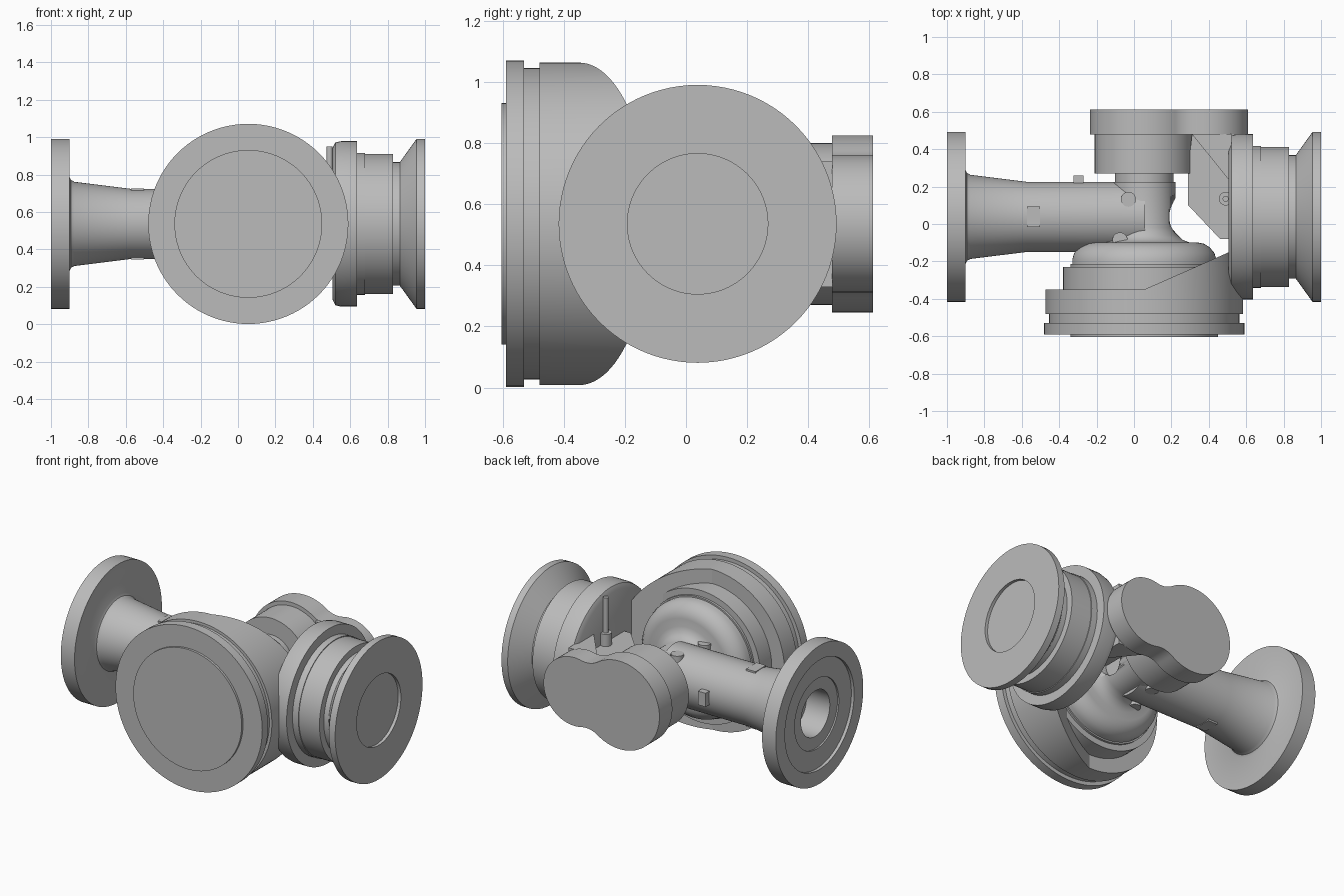
import bpy, bmesh
from math import sin, cos, pi, sqrt, atan2
from mathutils import Vector

old = bpy.data.objects.get("Cube")
if old:
    bpy.data.objects.remove(old, do_unlink=True)

grey = bpy.data.materials.new("plain grey")
grey.use_nodes = True
grey.diffuse_color = (0.5, 0.5, 0.5, 1)
grey.node_tree.nodes["Principled BSDF"].inputs["Base Color"].default_value = (0.5, 0.5, 0.5, 1)

PY, CZ = 0.038, 0.536   # pipe axis
BX = 0.055              # bonnet and drive axis
SEG = 96


def finish(name, bm, angle=0.5):
    bmesh.ops.remove_doubles(bm, verts=bm.verts, dist=1e-5)
    bmesh.ops.recalc_face_normals(bm, faces=bm.faces)
    mesh = bpy.data.meshes.new(name)
    bm.to_mesh(mesh)
    bm.free()
    mesh.materials.append(grey)
    ob = bpy.data.objects.new(name, mesh)
    bpy.context.collection.objects.link(ob)
    bpy.ops.object.select_all(action="DESELECT")
    ob.select_set(True)
    bpy.context.view_layer.objects.active = ob
    bpy.ops.object.shade_smooth_by_angle(angle=angle)
    return ob


def lathe(name, profile, axis, a=0.0, b=0.0, seg=SEG):
    """Turn (position, radius) pairs about X, Y or Z; a, b place the axis."""
    def place(t, r, ang):
        u, v = r * cos(ang), r * sin(ang)
        return {"X": (t, PY + u, CZ + v), "Y": (BX + u, t, CZ + v),
                "Z": (a + u, b + v, t)}[axis]
    bm = bmesh.new()
    rings = [[bm.verts.new(place(t, r, 2 * pi * i / seg)) for i in range(seg if r else 1)]
             for t, r in profile]
    for p, q in zip(rings, rings[1:]):
        for i in range(seg):
            j = (i + 1) % seg
            quad = [p[i % len(p)], p[j % len(p)], q[j % len(q)], q[i % len(q)]]
            bm.faces.new(list(dict.fromkeys(quad)))
    return finish(name, bm)


def prism(name, outline, lo, hi, axis="Z"):
    """Extrude an outline along Z (x, y points) or Y (x, z points)."""
    bm = bmesh.new()
    put = (lambda p, t: (p[0], p[1], t)) if axis == "Z" else (lambda p, t: (p[0], t, p[1]))
    face = bm.faces.new([bm.verts.new(put(p, lo)) for p in outline])
    new = bmesh.ops.extrude_face_region(bm, geom=[face])["geom"]
    move = Vector(put((0, 0), hi - lo))
    bmesh.ops.translate(bm, vec=move, verts=[v for v in new if isinstance(v, bmesh.types.BMVert)])
    return finish(name, bm)


def box(name, x, y, z, sx, sy, sz):
    return prism(name, [(x - sx / 2, y - sy / 2), (x + sx / 2, y - sy / 2),
                        (x + sx / 2, y + sy / 2), (x - sx / 2, y + sy / 2)],
                 z - sz / 2, z + sz / 2)


# Inlet flange with stepped face, tapered neck and pipe
lathe("inlet_pipe", [
    (-0.8, 0), (-0.8, 0.15), (-0.97, 0.15), (-0.97, 0.23), (-0.98, 0.23), (-0.98, 0.36),
    (-1, 0.36), (-1, 0.455), (-0.9, 0.455), (-0.9, 0.25), (-0.893, 0.235), (-0.875, 0.225),
    (-0.57, 0.187), (0.06, 0.187), (0.06, 0)], "X")

# Valve body: rounded bowl running into the stem housing
body = lathe("valve_body", [
    (-0.3, 0), (-0.3, 0.385), (-0.19, 0.385), (-0.155, 0.375), (-0.125, 0.35),
    (-0.106, 0.32), (-0.1, 0.29), (-0.098, 0.24), (-0.085, 0.205), (-0.06, 0.18),
    (-0.02, 0.167), (0.225, 0.167), (0.225, 0.157), (0.28, 0.157), (0.28, 0)], "Y")

# Shallow bore in the outlet side of the body
cutter = lathe("bore_cutter", [(0.165, 0), (0.165, 0.1), (0.4, 0.1), (0.4, 0)], "X")
cutter.hide_render = True
cutter.hide_set(True)
cutter.display_type = "WIRE"
mod = body.modifiers.new("bore", "BOOLEAN")
mod.object = cutter
bpy.context.view_layer.objects.active = body
bpy.ops.object.modifier_apply(modifier=mod.name)
bpy.data.objects.remove(cutter, do_unlink=True)

# Bonnet with raised front disc and stepped rear
lathe("bonnet", [
    (-0.605, 0), (-0.605, 0.395), (-0.59, 0.395), (-0.59, 0.535), (-0.53, 0.535),
    (-0.53, 0.51), (-0.4, 0.51), (-0.4, 0.435), (-0.23, 0.435), (-0.23, 0.395),
    (-0.215, 0.395), (-0.215, 0)], "Y")

# Bonnet shell, its outlet half cut on a slant
bm = bmesh.new()
front, rear = [], []
for i in range(SEG):
    ang = 2 * pi * i / SEG
    u, v = 0.528 * cos(ang), 0.528 * sin(ang)
    front.append(bm.verts.new((BX + u, -0.48, CZ + v)))
    rear.append(bm.verts.new((BX + u, -0.35 + 0.44 * max(0, u), CZ + v)))
bm.faces.new(front)
for i in range(SEG):
    j = (i + 1) % SEG
    bm.faces.new([front[i], front[j], rear[j], rear[i]])
q = SEG // 4
bm.faces.new(rear[q:3 * q + 1])
bm.faces.new(rear[3 * q:] + rear[:q + 1])
finish("bonnet_shell", bm, 0.35)

# Outlet: collar ring, barrel, groove and conical flange
lathe("outlet", [
    (0.505, 0), (0.505, 0.405), (0.52, 0.435), (0.55, 0.442), (0.637, 0.442),
    (0.637, 0.38), (0.68, 0.38), (0.68, 0.375), (0.83, 0.375), (0.83, 0.33),
    (0.865, 0.33), (0.955, 0.455), (1, 0.455), (1, 0.23), (0.98, 0.23), (0.98, 0)], "X")

# Drive: round motor housing behind the stem
lathe("drive_housing", [(0.27, 0), (0.27, 0.265), (0.5, 0.265), (0.5, 0)], "Y")

# Drive cover: two lobes joined by a smooth waist
R1, R2, D, F = 0.29, 0.225, 0.33, 0.15
fx = ((R1 + F) ** 2 - (R2 + F) ** 2 + D * D) / (2 * D)
fz = sqrt((R1 + F) ** 2 - fx * fx)
a1, a2 = atan2(fz, fx), atan2(fz, fx - D)


def arc(cx, cz, r, start, end, n):
    return [(cx + r * cos(start + (end - start) * k / n),
             cz + r * sin(start + (end - start) * k / n)) for k in range(n + 1)]


upper = (arc(D, 0, R2, 0, a2, 24) + arc(fx, fz, F, a2 + pi, a1 + pi, 12)[1:-1]
         + arc(0, 0, R1, a1, pi, 32))
outline = upper + [(x, -z) for x, z in reversed(upper[1:-1])]
prism("drive_cover", [(BX + x, CZ + z) for x, z in outline], 0.478, 0.612, "Y")

# Bracket from drive cover to outlet collar
prism("bracket", [(0.31, 0.48), (0.29, 0.3), (0.29, 0.1), (0.46, -0.08), (0.52, -0.08),
                  (0.52, 0.48)], 0.43, 0.64)
prism("bracket_gusset", [(0.31, 0.48), (0.52, 0.22), (0.52, 0.48)], 0.33, 0.74)

# Post on the bracket, and pin below it
lathe("bracket_post", [(0.38, 0), (0.38, 0.036), (0.72, 0.036), (0.72, 0.016),
                       (0.95, 0.016), (0.95, 0)], "Z", 0.49, 0.135, 32)

# Small bosses, pads and side block on the body
for side, s in (("upper", 1), ("lower", -1)):
    for name, x, y, r in (("rear_pin", -0.03, 0.132, 0.04), ("front_pin", -0.075, -0.085, 0.04)):
        lathe(f"{side}_{name}", [(CZ, 0), (CZ, r), (CZ + s * 0.18, r), (CZ + s * 0.18, 0)],
              "Z", x, y, 32)
    box(f"{side}_pad", -0.537, PY, CZ + s * 0.15, 0.07, 0.11, 0.08)
box("side_block", -0.297, 0.23, CZ, 0.055, 0.06, 0.09)
